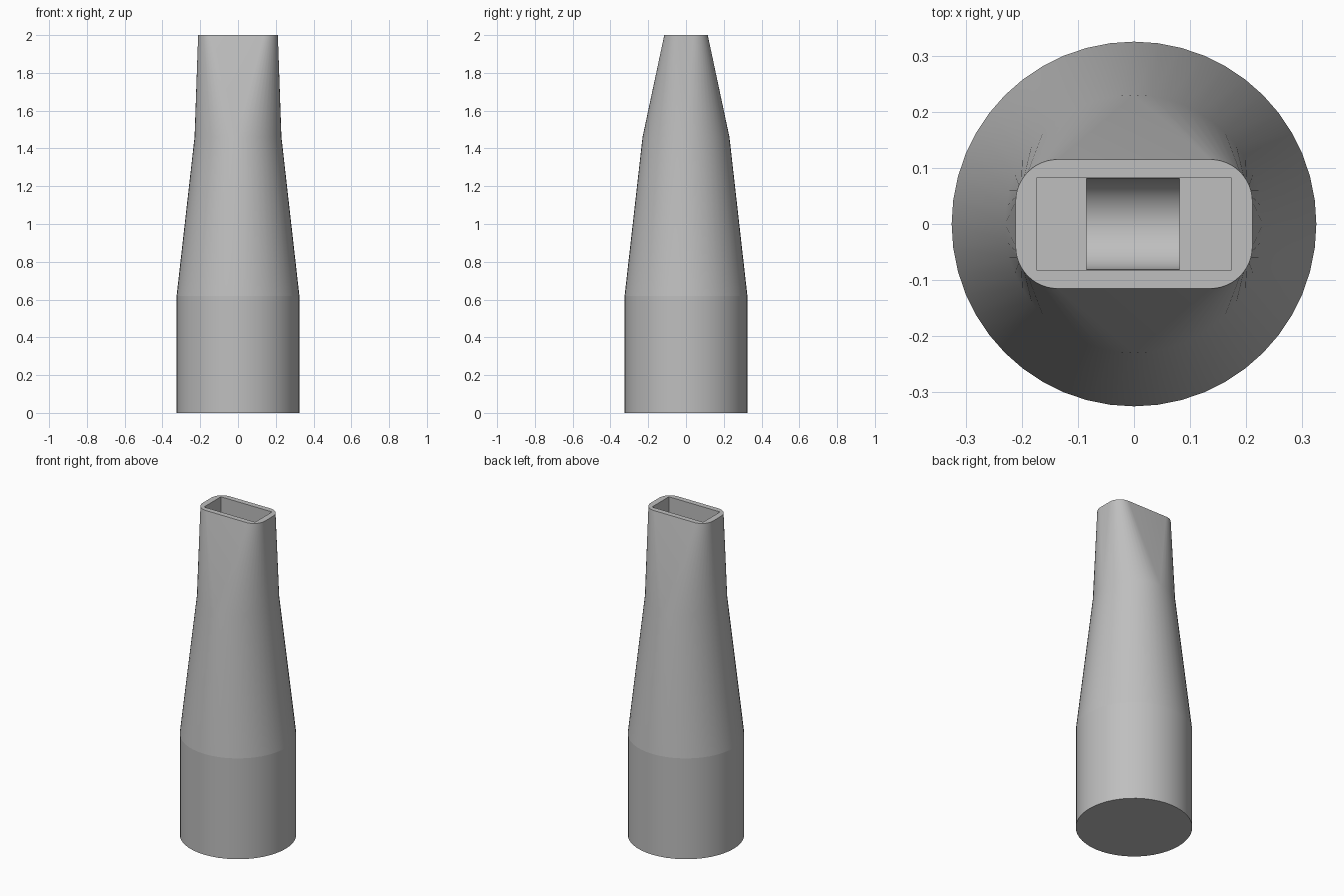
import bpy, bmesh
from math import cos, sin, pi, radians
from mathutils import Matrix

cube = bpy.data.objects.get("Cube")
if cube:
    bpy.data.objects.remove(cube, do_unlink=True)

grey = bpy.data.materials.new("plain_grey")
grey.use_nodes = True
colour = (0.52, 0.52, 0.52, 1)
grey.diffuse_color = colour
grey.node_tree.nodes["Principled BSDF"].inputs["Base Color"].default_value = colour

ARC = 12          # steps per quarter turn
SHOULDER = 0.62   # top of the straight base
FLOOR = 1.65      # bottom of the slot


def add_object(name, bm):
    bmesh.ops.recalc_face_normals(bm, faces=bm.faces)
    mesh = bpy.data.meshes.new(name)
    bm.to_mesh(mesh)
    bm.free()
    mesh.materials.append(grey)
    obj = bpy.data.objects.new(name, mesh)
    bpy.context.collection.objects.link(obj)
    return obj


def rounded_ring(bm, z, radius, cx=0, cy=0):
    """Four quarter arcs whose centres sit at (+-cx, +-cy)."""
    ring = []
    for q, (sx, sy) in enumerate([(1, 1), (-1, 1), (-1, -1), (1, -1)]):
        for i in range(ARC + 1):
            a = (q + i / ARC) * pi / 2
            ring.append(bm.verts.new((sx * cx + radius * cos(a),
                                      sy * cy + radius * sin(a), z)))
    return ring


# Body: round base, cone, then a blend into a rounded rectangle
bm = bmesh.new()
rings = [rounded_ring(bm, 0, 0.325), rounded_ring(bm, SHOULDER, 0.325),
         rounded_ring(bm, 1.46, 0.23), rounded_ring(bm, 2, 0.075, 0.136, 0.04)]
for low, high in zip(rings, rings[1:]):
    for i in range(len(low)):
        j = (i + 1) % len(low)
        bm.faces.new((low[i], low[j], high[j], high[i]))
bm.faces.new(rings[0][::-1])
bm.faces.new(rings[-1])
bmesh.ops.remove_doubles(bm, verts=bm.verts, dist=0.0005)
body = add_object("nozzle_body", bm)

# Slot cutter: rectangular socket open at the top
bm = bmesh.new()
bmesh.ops.create_cube(bm, size=1)
bmesh.ops.scale(bm, vec=(0.348, 0.164, 0.6), verts=bm.verts)
bmesh.ops.translate(bm, vec=(0, 0, FLOOR + 0.3), verts=bm.verts)
slot = add_object("slot_cutter", bm)

# Trough cutter: cylinder lying across the slot floor
bm = bmesh.new()
bmesh.ops.create_cone(bm, cap_ends=True, segments=48, radius1=0.081, radius2=0.081,
                      depth=0.166, matrix=Matrix.Rotation(pi / 2, 4, 'Y'))
bmesh.ops.translate(bm, vec=(-0.002, 0, FLOOR), verts=bm.verts)
trough = add_object("trough_cutter", bm)

# Cut the socket, then drop the cutters
bpy.ops.object.select_all(action='DESELECT')
bpy.context.view_layer.objects.active = body
body.select_set(True)
for cutter in (slot, trough):
    cutter.hide_render = True
    mod = body.modifiers.new(cutter.name, 'BOOLEAN')
    mod.operation = 'DIFFERENCE'
    mod.solver = 'EXACT'
    mod.object = cutter
    bpy.ops.object.modifier_apply(modifier=mod.name)
    bpy.data.objects.remove(cutter, do_unlink=True)

# Smooth walls with a crisp shoulder line
bpy.ops.object.shade_smooth_by_angle(angle=radians(30))
mesh = body.data
for edge in mesh.edges:
    if all(abs(mesh.vertices[v].co.z - SHOULDER) < 0.001 for v in edge.vertices):
        edge.use_edge_sharp = True
